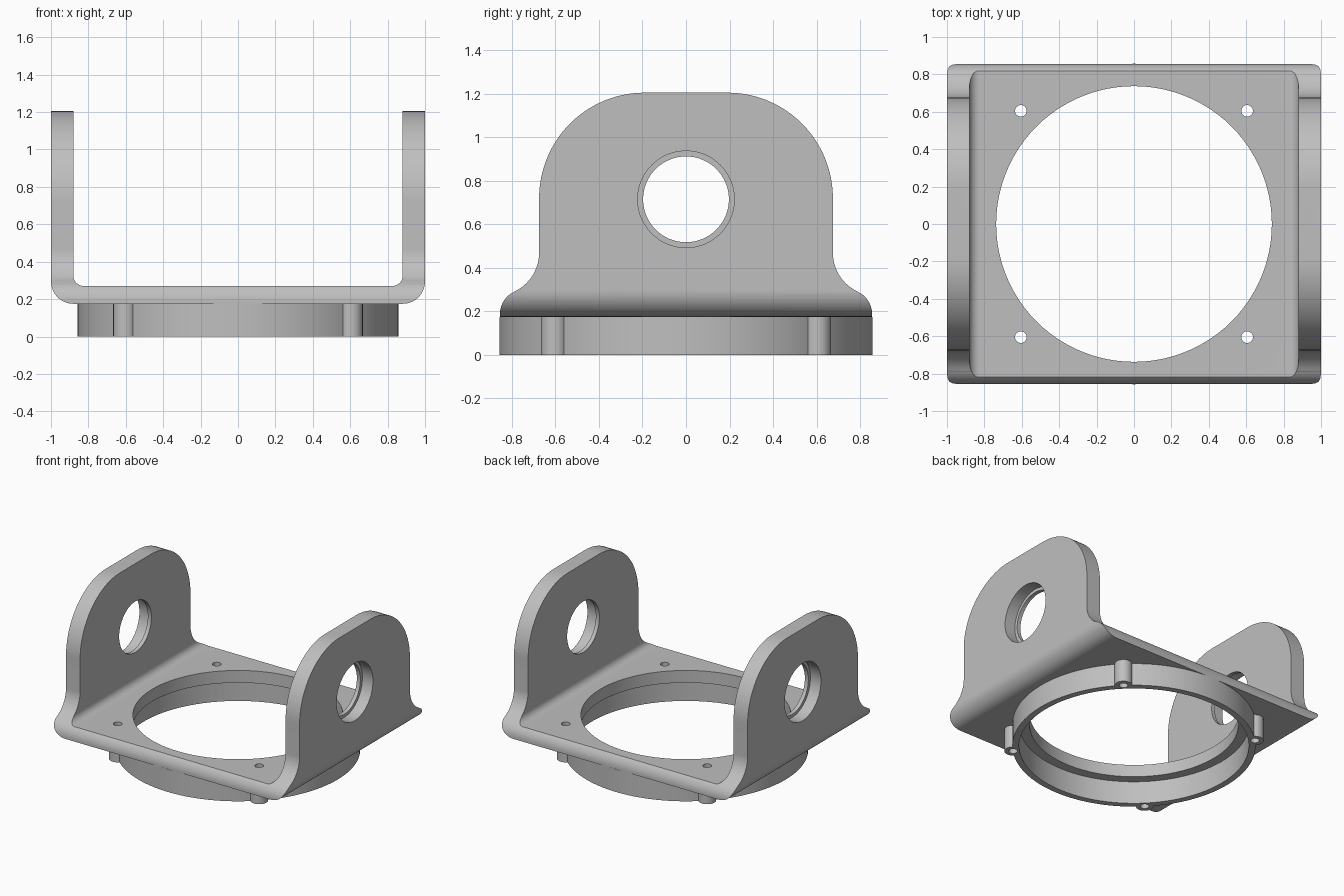
import bpy
import bmesh
from math import sin, cos, pi, radians
from mathutils import Vector

if "Cube" in bpy.data.objects:
    bpy.data.objects.remove(bpy.data.objects["Cube"], do_unlink=True)

grey = bpy.data.materials.new("plain grey")
grey.use_nodes = True
colour = (0.52, 0.52, 0.52, 1)
grey.diffuse_color = colour
grey.node_tree.nodes["Principled BSDF"].inputs["Base Color"].default_value = colour


def arc(cx, cy, r, start, end, n=16):
    """Points on an arc, angles in degrees."""
    steps = [radians(start + (end - start) * i / n) for i in range(n + 1)]
    return [(cx + r * cos(a), cy + r * sin(a)) for a in steps]


def mirrored(half):
    """Close a right-hand half outline with its mirror image."""
    return half + [(-x, y) for x, y in reversed(half)]


def prism(name, outline, axis, half):
    """Extrude a (u, z) outline along x or y, from -half to half."""
    bm = bmesh.new()
    place = (lambda u, z: (-half, u, z)) if axis == "x" else (lambda u, z: (u, -half, z))
    face = bm.faces.new([bm.verts.new(place(u, z)) for u, z in outline])
    out = bmesh.ops.extrude_face_region(bm, geom=[face])
    shift = Vector((2 * half, 0, 0)) if axis == "x" else Vector((0, 2 * half, 0))
    bmesh.ops.translate(bm, vec=shift, verts=[v for v in out["geom"] if isinstance(v, bmesh.types.BMVert)])
    bmesh.ops.recalc_face_normals(bm, faces=bm.faces)
    mesh = bpy.data.meshes.new(name)
    bm.to_mesh(mesh)
    bm.free()
    obj = bpy.data.objects.new(name, mesh)
    bpy.context.collection.objects.link(obj)
    mesh.materials.append(grey)
    return obj


def cylinder(name, r, start, end, x=0, y=0, sides=96):
    """Upright cylinder between two heights."""
    bpy.ops.mesh.primitive_cylinder_add(vertices=sides, radius=r, depth=end - start,
                                        location=(x, y, (start + end) / 2))
    obj = bpy.context.object
    obj.name = name
    obj.data.materials.append(grey)
    return obj


def side_cylinder(name, r, start, end, z):
    """Cylinder along x between two x positions."""
    obj = cylinder(name, r, 0, end - start)
    obj.rotation_euler = (0, pi / 2, 0)
    obj.location = ((start + end) / 2, 0, z)
    return obj


def combine(obj, tool, operation):
    """Apply a boolean and discard the tool."""
    tool.hide_render = True
    mod = obj.modifiers.new("bool", "BOOLEAN")
    mod.operation, mod.solver, mod.object = operation, "EXACT", tool
    bpy.context.view_layer.objects.active = obj
    bpy.ops.object.modifier_apply(modifier=mod.name)
    bpy.data.objects.remove(tool, do_unlink=True)


base, floor, top, pivot = 0.175, 0.27, 1.205, 0.715
screws = [(x, y) for x in (-0.605, 0.605) for y in (-0.605, 0.605)]

# Bent U section with rounded corners, running front to back
outer = arc(0.88, base + 0.12, 0.12, -90, 0)
inner = arc(0.825, floor + 0.055, 0.055, 0, -90)
bracket = prism("bracket", mirrored(outer + [(1, top), (0.88, top)] + inner), "y", 1)

# Side outline: flared foot, straight flank, rounded shoulders
flank = [(0.855, 0.1)] + arc(0.743, 0.188, 0.112, 0, 65)
flank += arc(0.873, 0.47, 0.198, 245, 180)
flank += arc(0.19, 0.72, 0.485, 0, 90, 32)
combine(bracket, prism("side_outline", mirrored(flank), "x", 1.1), "INTERSECT")

# Large opening in the floor
combine(bracket, cylinder("floor_opening", 0.737, 0.1, 0.4), "DIFFERENCE")

# Stepped pivot holes, wider on the outside
combine(bracket, side_cylinder("pivot_hole", 0.197, -1.2, 1.2, pivot), "DIFFERENCE")
for side in (-1, 1):
    ends = sorted((side * 0.91, side * 1.2))
    combine(bracket, side_cylinder("counterbore", 0.222, *ends, pivot), "DIFFERENCE")

# Ring below the floor, with four screw bosses
ring = cylinder("mounting_ring", 0.857, 0, base, sides=128)
for x, y in screws:
    combine(ring, cylinder("boss", 0.062, 0, base, x, y, 32), "UNION")
combine(ring, cylinder("ring_bore", 0.81, -0.1, 0.4), "DIFFERENCE")

# Screw holes through floor and bosses
for part in (bracket, ring):
    for x, y in screws:
        combine(part, cylinder("screw_hole", 0.031, -0.1, 0.4, x, y, 24), "DIFFERENCE")

# Smooth curves, crisp edges
for part in (bracket, ring):
    bpy.ops.object.select_all(action="DESELECT")
    part.select_set(True)
    bpy.context.view_layer.objects.active = part
    bpy.ops.object.shade_smooth_by_angle(angle=radians(30))
